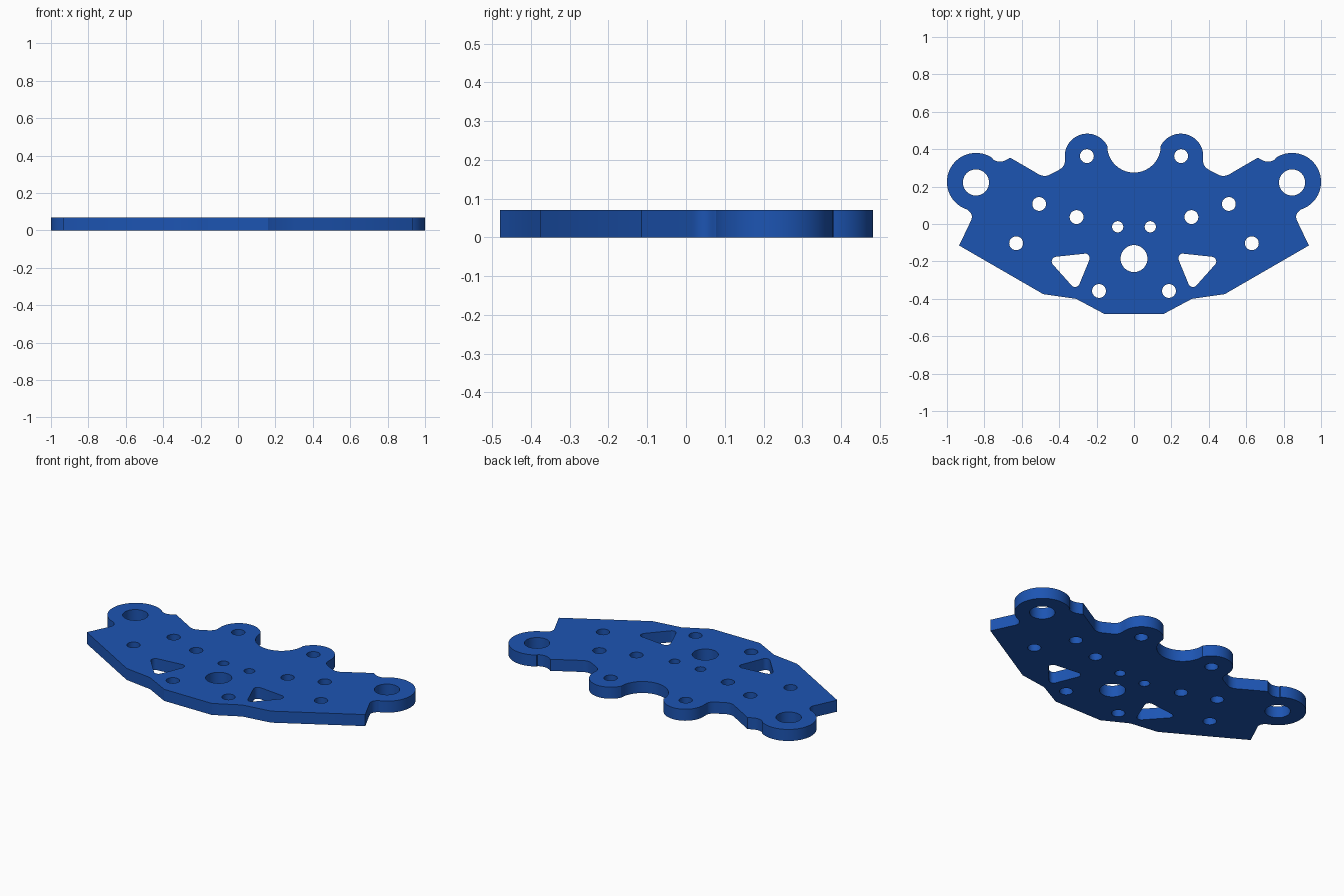
import bpy, bmesh
from math import sin, cos, radians

if "Cube" in bpy.data.objects:
    bpy.data.objects.remove(bpy.data.objects["Cube"])

THICK = 0.07


def arc(cx, cy, r, a0, a1, n=32):
    return [(cx + r * cos(radians(a0 + (a1 - a0) * i / n)),
             cy + r * sin(radians(a0 + (a1 - a0) * i / n))) for i in range(n + 1)]


def circle(cx, cy, r, n=48):
    return arc(cx, cy, r, 0, 360, n)[:-1]


def fillet(p, c, q, n=10):
    out = []
    for i in range(n + 1):
        t = i / n
        out.append(tuple((1 - t) ** 2 * a + 2 * t * (1 - t) * b + t * t * d
                         for a, b, d in zip(p, c, q)))
    return out


def mirror(pts):
    return [(-x, y) for x, y in reversed(pts)]


# Right half of the outline, clockwise from the centre notch
half = arc(0, 0.418, 0.143, 270, 360, 24)
half += arc(0.25, 0.363, 0.12, 152, 0)                                # small ear
half += fillet((0.37, 0.33), (0.372, 0.305), (0.405, 0.287))
half += fillet((0.45, 0.264), (0.485, 0.247), (0.52, 0.272))          # valley
half += fillet((0.663, 0.355), (0.71, 0.318), (0.755, 0.345))
half += arc(0.845, 0.225, 0.155, 125, -73, 48)                        # large ear
half += fillet((0.889, 0.075), (0.855, 0.05), (0.873, 0.015))
half += [(0.935, -0.115), (0.485, -0.375), (0.31, -0.40), (0.16, -0.48)]
outline = half + mirror(half[1:])

# Holes: centre one, then mirrored pairs
loops = [outline, circle(0, -0.185, 0.072)]
for x, y, r in [(0.845, 0.222, 0.07), (0.252, 0.363, 0.037), (0.507, 0.107, 0.037),
                (0.307, 0.037, 0.037), (0.087, -0.015, 0.03), (0.63, -0.103, 0.037),
                (0.187, -0.358, 0.037)]:
    loops += [circle(x, y, r), circle(-x, y, r)]

# Rounded triangular windows
tri = (arc(0.262, -0.183, 0.025, 202, 97, 10) + arc(0.415, -0.2, 0.025, 83, -40, 10)
       + arc(0.315, -0.312, 0.025, -40, -158, 10))
loops += [tri, mirror(tri)]

# Filled, extruded plate
curve = bpy.data.curves.new("mounting_plate", 'CURVE')
curve.dimensions = '2D'
curve.fill_mode = 'BOTH'
curve.extrude = THICK / 2
for pts in loops:
    s = curve.splines.new('POLY')
    s.points.add(len(pts) - 1)
    for p, (x, y) in zip(s.points, pts):
        p.co = (x, y, 0, 1)
    s.use_cyclic_u = True
plate = bpy.data.objects.new("mounting_plate", curve)
bpy.context.collection.objects.link(plate)
bpy.context.view_layer.objects.active = plate
plate.select_set(True)
bpy.ops.object.convert(target='MESH')
plate = bpy.context.object

# Weld the rims and rest the plate on the ground
bm = bmesh.new()
bm.from_mesh(plate.data)
bmesh.ops.remove_doubles(bm, verts=bm.verts, dist=1e-5)
bmesh.ops.translate(bm, verts=bm.verts, vec=(0, 0, THICK / 2))
bmesh.ops.recalc_face_normals(bm, faces=bm.faces)
bm.to_mesh(plate.data)
bm.free()
bpy.ops.object.shade_smooth_by_angle(angle=radians(25))

mat = bpy.data.materials.new("blue")
mat.diffuse_color = (0.012, 0.09, 0.45, 1)
mat.use_nodes = True
mat.node_tree.nodes["Principled BSDF"].inputs["Base Color"].default_value = mat.diffuse_color
plate.data.materials.clear()
plate.data.materials.append(mat)
